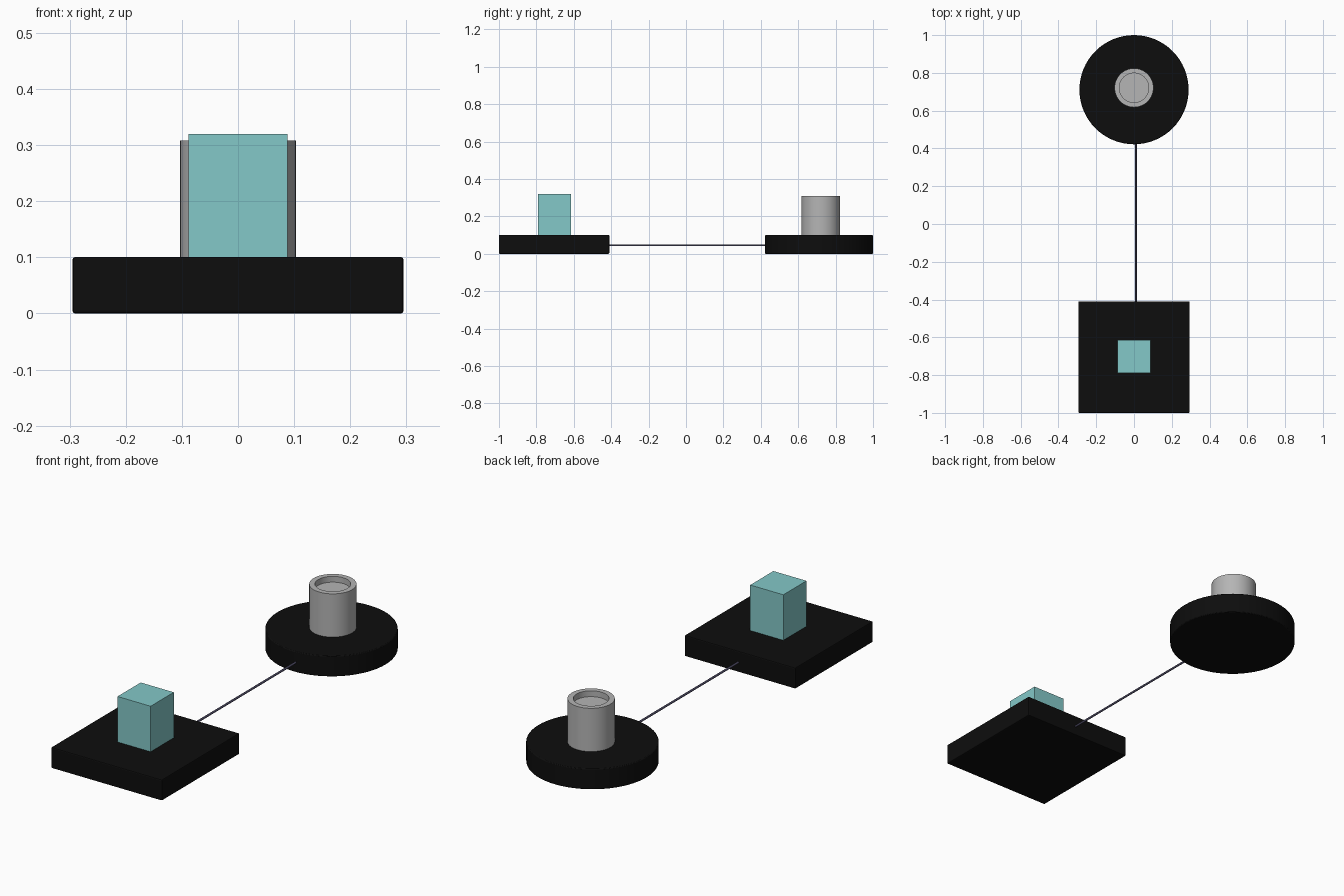
import bpy, bmesh, math
from mathutils import Matrix

if "Cube" in bpy.data.objects:
    bpy.data.objects.remove(bpy.data.objects["Cube"])


def material(name, rgb):
    m = bpy.data.materials.new(name)
    m.diffuse_color = (*rgb, 1)
    m.use_nodes = True
    m.node_tree.nodes["Principled BSDF"].inputs["Base Color"].default_value = m.diffuse_color
    return m


black = material("black", (0.004, 0.004, 0.004))
grey = material("grey", (0.46, 0.46, 0.46))
teal = material("teal", (0.23, 0.58, 0.58))
slate = material("slate", (0.07, 0.065, 0.12))


def finish(name, bm, mat, smooth=False, bevel=0):
    bmesh.ops.recalc_face_normals(bm, faces=bm.faces)
    me = bpy.data.meshes.new(name)
    bm.to_mesh(me)
    bm.free()
    me.materials.append(mat)
    ob = bpy.data.objects.new(name, me)
    bpy.context.collection.objects.link(ob)
    if bevel:
        b = ob.modifiers.new("edge", 'BEVEL')
        b.width, b.segments = bevel, 2
        b.limit_method, b.angle_limit = 'ANGLE', math.radians(40)
    if smooth:
        bpy.context.view_layer.objects.active = ob
        ob.select_set(True)
        bpy.ops.object.shade_smooth_by_angle(angle=math.radians(35))
        ob.select_set(False)
    return ob


def box(name, x, y, z, mat, bevel=0):
    bm = bmesh.new()
    bmesh.ops.create_cube(bm, size=1, matrix=Matrix.Translation(
        (sum(x) / 2, sum(y) / 2, sum(z) / 2)) @ Matrix.Diagonal(
        (x[1] - x[0], y[1] - y[0], z[1] - z[0], 1)))
    return finish(name, bm, mat, bevel=bevel)


def lathe(name, profile, centre, mat, bevel=0, n=64):
    """Stack of rings from (radius, z) pairs, capped at both ends."""
    bm = bmesh.new()
    rings = [[bm.verts.new((centre[0] + r * math.cos(2 * math.pi * i / n),
                            centre[1] + r * math.sin(2 * math.pi * i / n), z))
              for i in range(n)] for r, z in profile]
    for a, b in zip(rings, rings[1:]):
        for i in range(n):
            j = (i + 1) % n
            bm.faces.new((a[i], a[j], b[j], b[i]))
    bm.faces.new(rings[0])
    bm.faces.new(rings[-1])
    return finish(name, bm, mat, smooth=True, bevel=bevel)


# Square base with its block
box("square_base", (-0.295, 0.295), (-1, -0.41), (0, 0.101), black, 0.005)
box("square_block", (-0.088, 0.088), (-0.79, -0.614), (0.1, 0.32), teal)

# Round base with its recessed cup
lathe("round_base", [(0.289, 0), (0.289, 0.1)], (0, 0.711), black, 0.004)
lathe("recessed_cup", [(0.103, 0.099), (0.103, 0.308), (0.078, 0.308), (0.078, 0.28)],
      (0, 0.721), grey)

# Thin cable between the bases
bm = bmesh.new()
bmesh.ops.create_cone(bm, cap_ends=True, segments=12, radius1=0.005, radius2=0.005,
                      depth=0.9, matrix=Matrix.Translation((0.01, 0, 0.046))
                      @ Matrix.Rotation(math.pi / 2, 4, 'X'))
finish("cable", bm, slate, smooth=True)
